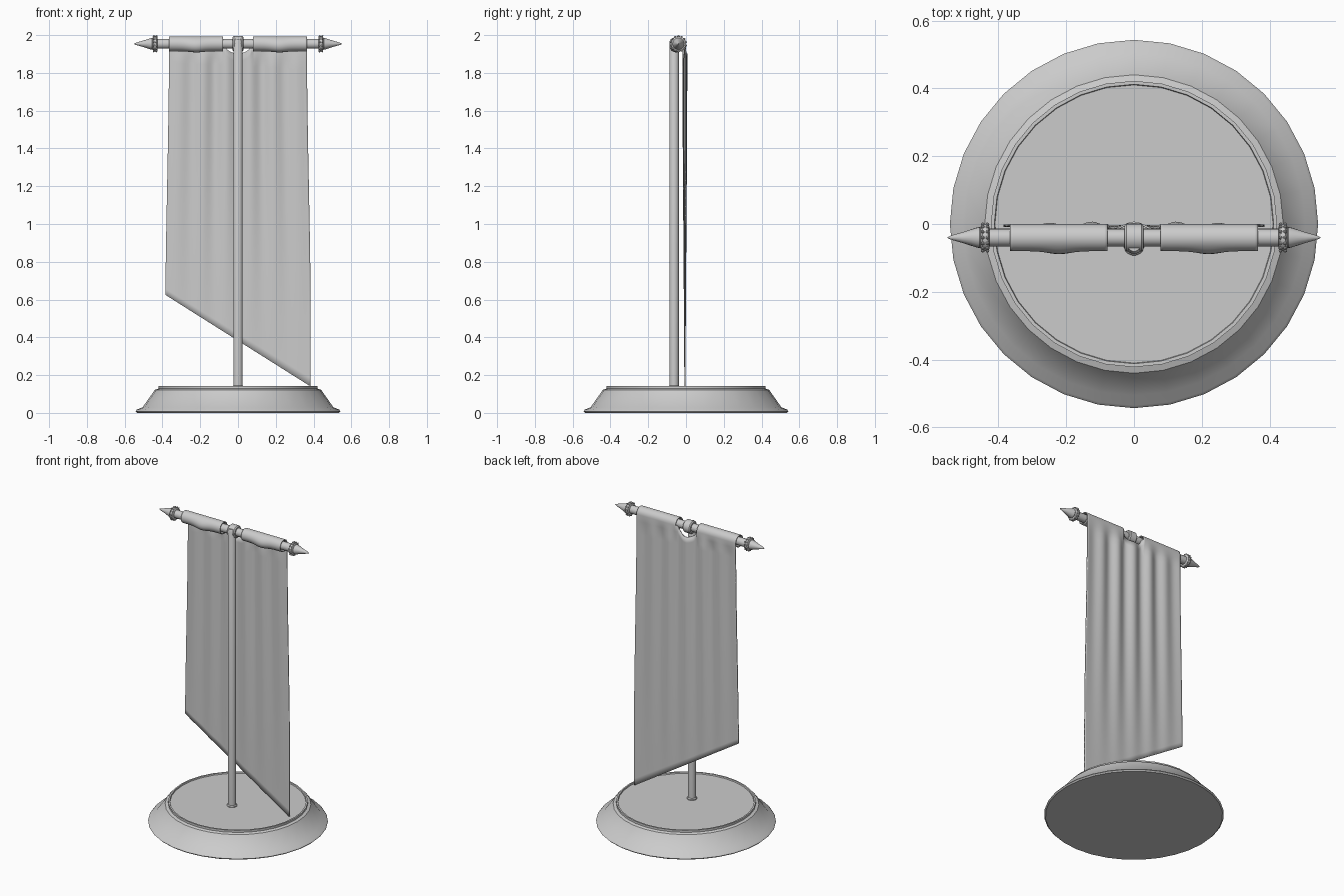
import bpy, bmesh, math
from mathutils import Matrix, Vector

if "Cube" in bpy.data.objects:
    bpy.data.objects.remove(bpy.data.objects["Cube"])

BAR_Y, BAR_Z = -0.04, 1.954
ALONG_X = Matrix.Translation((0, BAR_Y, BAR_Z)) @ Matrix.Rotation(math.pi / 2, 4, 'Y')


def finish(name, bm, angle=35):
    bmesh.ops.recalc_face_normals(bm, faces=bm.faces)
    me = bpy.data.meshes.new(name)
    bm.to_mesh(me)
    bm.free()
    ob = bpy.data.objects.new(name, me)
    bpy.context.collection.objects.link(ob)
    bpy.ops.object.select_all(action='DESELECT')
    ob.select_set(True)
    bpy.context.view_layer.objects.active = ob
    bpy.ops.object.shade_smooth_by_angle(angle=math.radians(angle))
    return ob


def lathe(name, profile, sides, matrix=Matrix(), angle=35):
    """Spin (radius, height) points about z, cap the ends, then place."""
    bm = bmesh.new()
    rings = []
    for r, h in profile:
        rings.append([bm.verts.new((r * math.cos(2 * math.pi * i / sides),
                                    r * math.sin(2 * math.pi * i / sides), h))
                      for i in range(sides)])
    for a, b in zip(rings, rings[1:]):
        for i in range(sides):
            j = (i + 1) % sides
            bm.faces.new((a[i], a[j], b[j], b[i]))
    bm.faces.new(rings[0])
    bm.faces.new(rings[-1])
    bm.transform(matrix)
    return finish(name, bm, angle)


# Round base with flared foot and raised rim
lathe("base", [(0.535, 0), (0.543, 0.008), (0.535, 0.018), (0.505, 0.03), (0.44, 0.122),
               (0.422, 0.128), (0.422, 0.142), (0.412, 0.142), (0.410, 0.134)], 32)

# Upright pole with small foot collar
lathe("pole", [(0.03, 0.13), (0.03, 0.14), (0.025, 0.146), (0.025, 1.965), (0.018, 1.98)],
      20, Matrix.Translation((0, -0.063, 0)))

# Crossbar and its central clamp
lathe("crossbar", [(0.026, -0.46), (0.026, 0.46)], 20, ALONG_X)
lathe("clamp", [(0.035, -0.028), (0.041, -0.022), (0.041, 0.022), (0.035, 0.028)], 24, ALONG_X)

# Pointed finials with beaded collars
for side, s in (("left", -1), ("right", 1)):
    lathe("finial_" + side, [(0.026, s * 0.445), (0.031, s * 0.455), (0.029, s * 0.465),
                             (0.016, s * 0.505), (0.006, s * 0.54), (0.001, s * 0.55)], 20, ALONG_X)
    lathe("collar_" + side, [(0.032, s * 0.426), (0.040, s * 0.431), (0.040, s * 0.447),
                             (0.032, s * 0.452)], 24, ALONG_X)
    bm = bmesh.new()
    for i in range(14):
        a = 2 * math.pi * i / 14
        for x in (0.432, 0.446):
            pos = (s * x, BAR_Y + 0.040 * math.sin(a), BAR_Z + 0.040 * math.cos(a))
            bmesh.ops.create_icosphere(bm, subdivisions=1, radius=0.006,
                                       matrix=Matrix.Translation(pos))
    finish("collar_beads_" + side, bm)


# Hanging cloth: draped panel with a slanted hem and a notch between two sleeves
COLS, ROWS, ARC = 84, 40, 20
HALF, NOTCH = 0.365, 0.07


def smooth(t):
    t = max(0.0, min(1.0, t))
    return t * t * (3 - 2 * t)


def drape(x, z):
    """Depth of the folds, strongest near the middle and the top."""
    t = (z - 0.14) / 1.8
    spread = 1 - smooth((abs(x) - 0.1) / 0.27)
    fold = math.cos(2 * math.pi * x / 0.125) * (0.35 + 0.65 * spread)
    pinned = 0.5 if abs(x) > NOTCH and z > 1.9 else 1
    return -0.006 + 0.010 * fold * smooth(0.1 + 0.9 * t) * pinned


bm = bmesh.new()
columns = []
for i in range(COLS + 1):
    x = -HALF + 2 * HALF * i / COLS
    hem = max(0.142, 0.625 - 0.665 * (x + HALF))
    inside = abs(x) < NOTCH - 1e-4
    top = BAR_Z - 0.052 * math.sqrt(1 - (x / NOTCH) ** 2) if inside else BAR_Z
    col = []
    for k in range(ROWS + 1):
        z = hem + (top - hem) * k / ROWS
        flare = 1 + 0.055 * smooth((1.95 - z) / 1.5)
        y = drape(x, z)
        if not inside:
            w = smooth((z - 1.88) / 0.07)
            y = y * (1 - w) - 0.003 * w
        col.append(bm.verts.new((x * flare, y, z)))
    if not inside:
        # wrap over the bar and back to the panel
        bulge = 0.012 * math.exp(-((abs(x) - 0.22) / 0.05) ** 2)
        for k in range(1, ARC + 1):
            a = 1.8 * math.pi * k / ARC
            r = 0.037 + bulge * max(0, math.cos(a - 1.2 * math.pi)) ** 2
            col.append(bm.verts.new((x, BAR_Y + r * math.cos(a), BAR_Z + r * math.sin(a))))
    columns.append(col)
for a, b in zip(columns, columns[1:]):
    for k in range(min(len(a), len(b)) - 1):
        bm.faces.new((a[k], b[k], b[k + 1], a[k + 1]))
cloth = finish("banner_cloth", bm, 60)
thick = cloth.modifiers.new("thickness", 'SOLIDIFY')
thick.thickness = 0.006
thick.offset = 0
